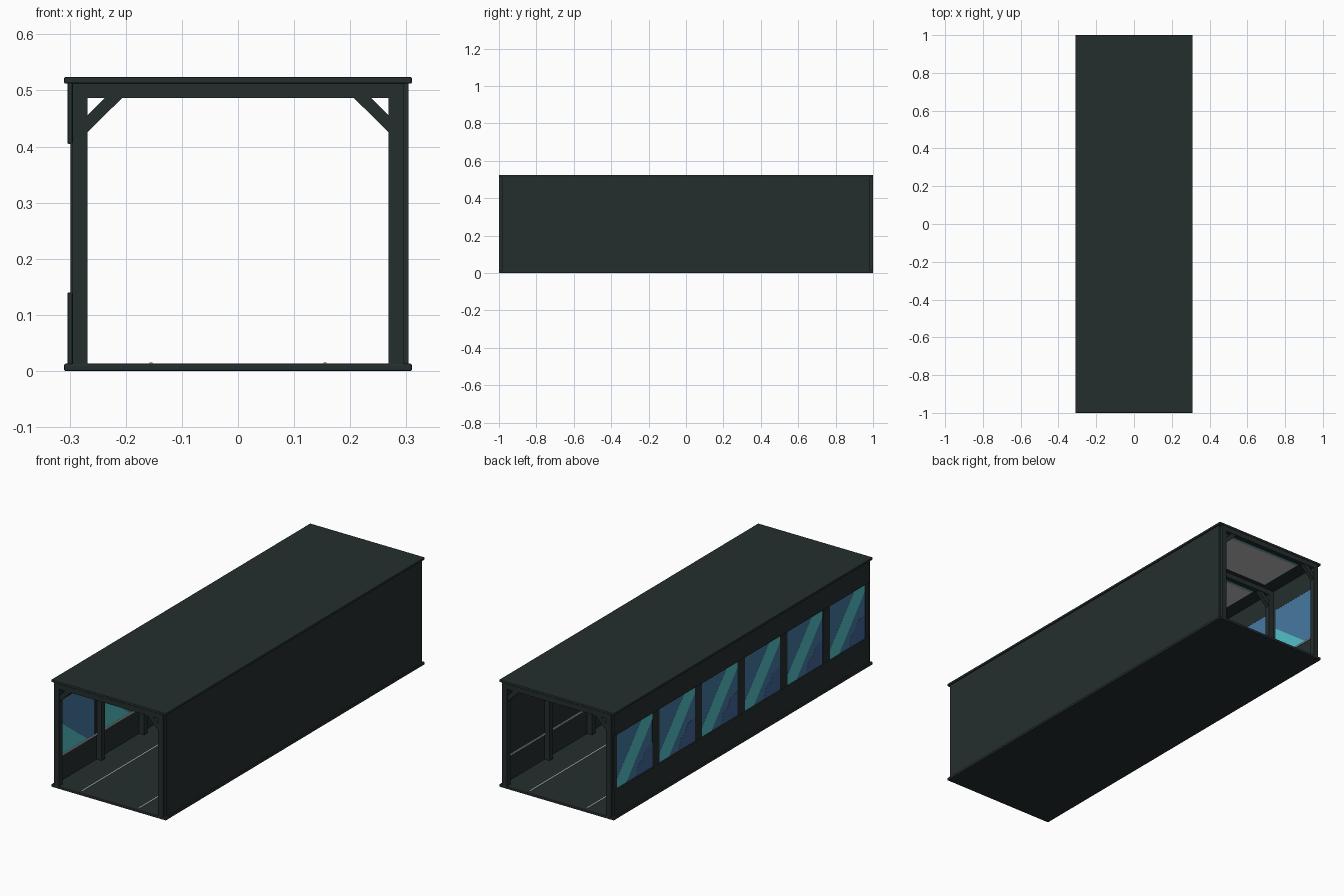
import bpy, bmesh

if "Cube" in bpy.data.objects:
    bpy.data.objects.remove(bpy.data.objects["Cube"])


def material(name, rgb):
    m = bpy.data.materials.new(name)
    m.diffuse_color = (*rgb, 1)
    m.use_nodes = True
    m.node_tree.nodes["Principled BSDF"].inputs["Base Color"].default_value = m.diffuse_color
    return m


DARK = material("dark_metal", (0.018, 0.027, 0.027))
GREY = material("light_grey", (0.52, 0.52, 0.53))
BLUE = material("glass_blue", (0.06, 0.19, 0.36))
CYAN = material("glass_cyan", (0.084, 0.53, 0.58))
DEEP = material("glass_deep_blue", (0.055, 0.13, 0.32))


def finish(name, bm, mat, bevel=0):
    bmesh.ops.recalc_face_normals(bm, faces=bm.faces)
    me = bpy.data.meshes.new(name)
    bm.to_mesh(me)
    bm.free()
    me.materials.append(mat)
    ob = bpy.data.objects.new(name, me)
    bpy.context.collection.objects.link(ob)
    if bevel:
        mod = ob.modifiers.new("bevel", 'BEVEL')
        mod.width = bevel
        mod.segments = 2
    return ob


def prism(bm, pts, axis, lo, hi):
    """Extrude a 2D outline along x (yz outline) or y (xz outline)."""
    def at(p, t):
        return (t, p[0], p[1]) if axis == 'x' else (p[0], t, p[1])
    a = [bm.verts.new(at(p, lo)) for p in pts]
    b = [bm.verts.new(at(p, hi)) for p in pts]
    bm.faces.new(a)
    bm.faces.new(b)
    for i in range(len(pts)):
        j = (i + 1) % len(pts)
        bm.faces.new((a[i], a[j], b[j], b[i]))


def add_box(bm, x, y, z):
    prism(bm, [(x[0], z[0]), (x[1], z[0]), (x[1], z[1]), (x[0], z[1])], 'y', *y)


def box(name, x, y, z, mat=DARK, bevel=0):
    bm = bmesh.new()
    add_box(bm, x, y, z)
    return finish(name, bm, mat, bevel)


PITCH = 0.3287
Z0, Z1 = 0.14, 0.405          # window sill and head
WIN = 0.136                   # half window length
frames = [PITCH * (i - 3) for i in range(7)]
bays = [PITCH * (i - 2.5) for i in range(6)]

# Shell
box("floor", (-0.31, 0.31), (-1, 1), (0, 0.013), DARK, 0.003)
box("roof", (-0.31, 0.31), (-1, 1), (0.512, 0.524), DARK, 0.003)
box("right_wall", (0.295, 0.304), (-0.985, 0.985), (0.012, 0.513))
box("left_lower_wall", (-0.304, -0.295), (-0.985, 0.985), (0.012, Z0), DARK, 0.002)
box("left_upper_wall", (-0.304, -0.295), (-0.985, 0.985), (Z1, 0.513), DARK, 0.002)

# Mullions between the windows
bm = bmesh.new()
for y in frames:
    add_box(bm, (-0.2985, -0.2945),
            (max(y - 0.0277, -0.985), min(y + 0.0277, 0.985)), (Z0 - 0.002, Z1 + 0.002))
finish("window_mullions", bm, DARK)

# Portal frames: posts, beam and corner braces
for i, y in enumerate(frames):
    bm = bmesh.new()
    ys = (y - 0.0125, y + 0.0125)
    add_box(bm, (-0.295, 0.295), ys, (0.487, 0.512))
    for s in (-1, 1):
        add_box(bm, sorted((s * 0.268, s * 0.295)), ys, (0.012, 0.488))
        prism(bm, [(s * 0.269, 0.425), (s * 0.269, 0.455),
                   (s * 0.236, 0.488), (s * 0.205, 0.488)],
              'y', y - 0.01, y + 0.01)
    finish(f"portal_frame_{i + 1}", bm, DARK)


# Windows: u runs 0..1 from -y to +y, v runs 0..1 upwards
def pane(name, outline, x, mat):
    bm = bmesh.new()
    for y in bays:
        prism(bm, [(y + (2 * u - 1) * WIN, Z0 + v * (Z1 - Z0)) for u, v in outline], 'x', *x)
    return finish(name, bm, mat)


pane("window_glass", [(0, 0), (1, 0), (1, 1), (0, 1)], (-0.2975, -0.2955), BLUE)
pane("outer_reflection", [(1, 0), (1, 0.18), (0.3, 1), (0, 1), (0, 0.88), (0.74, 0)],
     (-0.298, -0.2975), CYAN)
pane("outer_shade", [(0, 0), (0.45, 0), (0.4, 0.2), (0.28, 0.25), (0.2, 0.4), (0, 0.45)],
     (-0.298, -0.2975), DEEP)
pane("inner_reflection", [(0, 0), (0.8, 0), (0, 0.62)], (-0.2955, -0.295), CYAN)

# Wall trim strips inside, floor guide lines
for side, s in (("left", -1), ("right", 1)):
    box(side + "_wall_strip", sorted((s * 0.290, s * 0.296)), (-0.98, 0.98), (0.133, 0.14), GREY)
    box(side + "_floor_line", (s * 0.155 - 0.003, s * 0.155 + 0.003),
        (-0.985, 0.985), (0.012, 0.0155), GREY)

# Ceiling light panels with coloured edging
bm, edge = bmesh.new(), bmesh.new()
for y in bays:
    add_box(edge, (-0.22, 0.22), (y - 0.125, y + 0.125), (0.507, 0.5125))
    add_box(bm, (-0.212, 0.212), (y - 0.117, y + 0.117), (0.504, 0.508))
finish("ceiling_panel_edging", edge, CYAN)
finish("ceiling_panels", bm, GREY)
